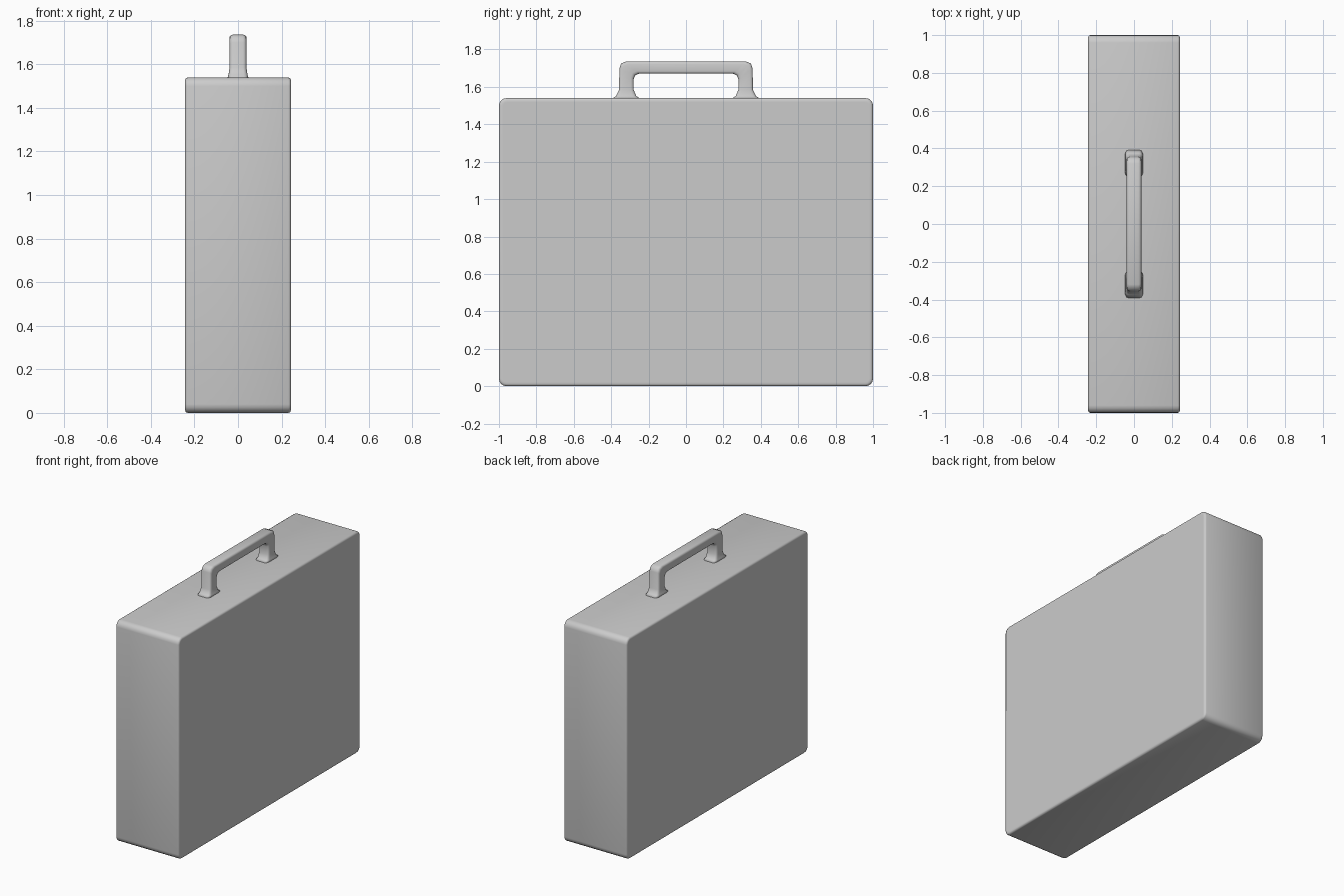
import bpy, bmesh, math
from mathutils import Vector

if "Cube" in bpy.data.objects:
    bpy.data.objects.remove(bpy.data.objects["Cube"], do_unlink=True)

grey = bpy.data.materials.new("light_grey")
grey.use_nodes = True
COLOUR = (0.6, 0.6, 0.6, 1)
grey.diffuse_color = COLOUR
grey.node_tree.nodes["Principled BSDF"].inputs["Base Color"].default_value = COLOUR


def finish(bm, name):
    bmesh.ops.recalc_face_normals(bm, faces=bm.faces)
    for f in bm.faces:
        f.smooth = True
    mesh = bpy.data.meshes.new(name)
    bm.to_mesh(mesh)
    bm.free()
    mesh.materials.append(grey)
    obj = bpy.data.objects.new(name, mesh)
    bpy.context.scene.collection.objects.link(obj)
    return obj


# Case body: rounded corners in the side outline, then a fine softened rim
HALF_W, HEIGHT = 0.243, 1.54
bm = bmesh.new()
bmesh.ops.create_cube(bm, size=1)
bmesh.ops.scale(bm, vec=(2 * HALF_W, 2, HEIGHT), verts=bm.verts)
bmesh.ops.translate(bm, vec=(0, 0, HEIGHT / 2), verts=bm.verts)


def side_faces():
    return [f for f in bm.faces if abs(f.normal.x) > 0.99]


bm.normal_update()
corners = [e for e in bm.edges if abs((e.verts[0].co - e.verts[1].co).x) > 0.1]
bmesh.ops.bevel(bm, geom=corners, offset=0.04, segments=4, profile=0.5, affect='EDGES')
bm.normal_update()
rims = list({e for f in side_faces() for e in f.edges})
bmesh.ops.bevel(bm, geom=rims, offset=0.012, segments=2, profile=0.5, affect='EDGES')
bm.normal_update()
# Narrow border keeps the broad sides flat under smooth shading
bmesh.ops.inset_region(bm, faces=side_faces(), thickness=0.01)
finish(bm, "case_body")

# Carry handle: outer point, inner point and half thickness at each station
half = [((0.40, 1.535), (0.24, 1.535), 0.05),
        ((0.375, 1.55), (0.265, 1.55), 0.044),
        ((0.358, 1.585), (0.28, 1.585), 0.039),
        ((0.356, 1.70), (0.28, 1.64), 0.039),
        ((0.346, 1.726), (0.272, 1.662), 0.039),
        ((0.32, 1.736), (0.25, 1.671), 0.039)]
stations = half + [((-a[0], a[1]), (-b[0], b[1]), w) for a, b, w in reversed(half)]


def rounded_section(corner=0.4, steps=3):
    """Rounded square spanning -1 to 1 on both axes."""
    pts = []
    for quarter in range(4):
        base = quarter * math.pi / 2
        sx = 1 if quarter in (0, 3) else -1
        sy = 1 if quarter < 2 else -1
        for i in range(steps + 1):
            a = base + i / steps * math.pi / 2
            pts.append((sx * (1 - corner) + corner * math.cos(a),
                        sy * (1 - corner) + corner * math.sin(a)))
    return pts


bm = bmesh.new()
rings = []
for outer, inner, w in stations:
    o, i = Vector((0, *outer)), Vector((0, *inner))
    mid, arm = (o + i) / 2, (o - i) / 2
    rings.append([bm.verts.new(mid + arm * v + Vector((w * u, 0, 0)))
                  for u, v in rounded_section()])
for a, b in zip(rings, rings[1:]):
    for k in range(len(a)):
        n = (k + 1) % len(a)
        bm.faces.new((a[k], a[n], b[n], b[k]))
bm.faces.new(rings[0])
bm.faces.new(rings[-1])
finish(bm, "carry_handle")
